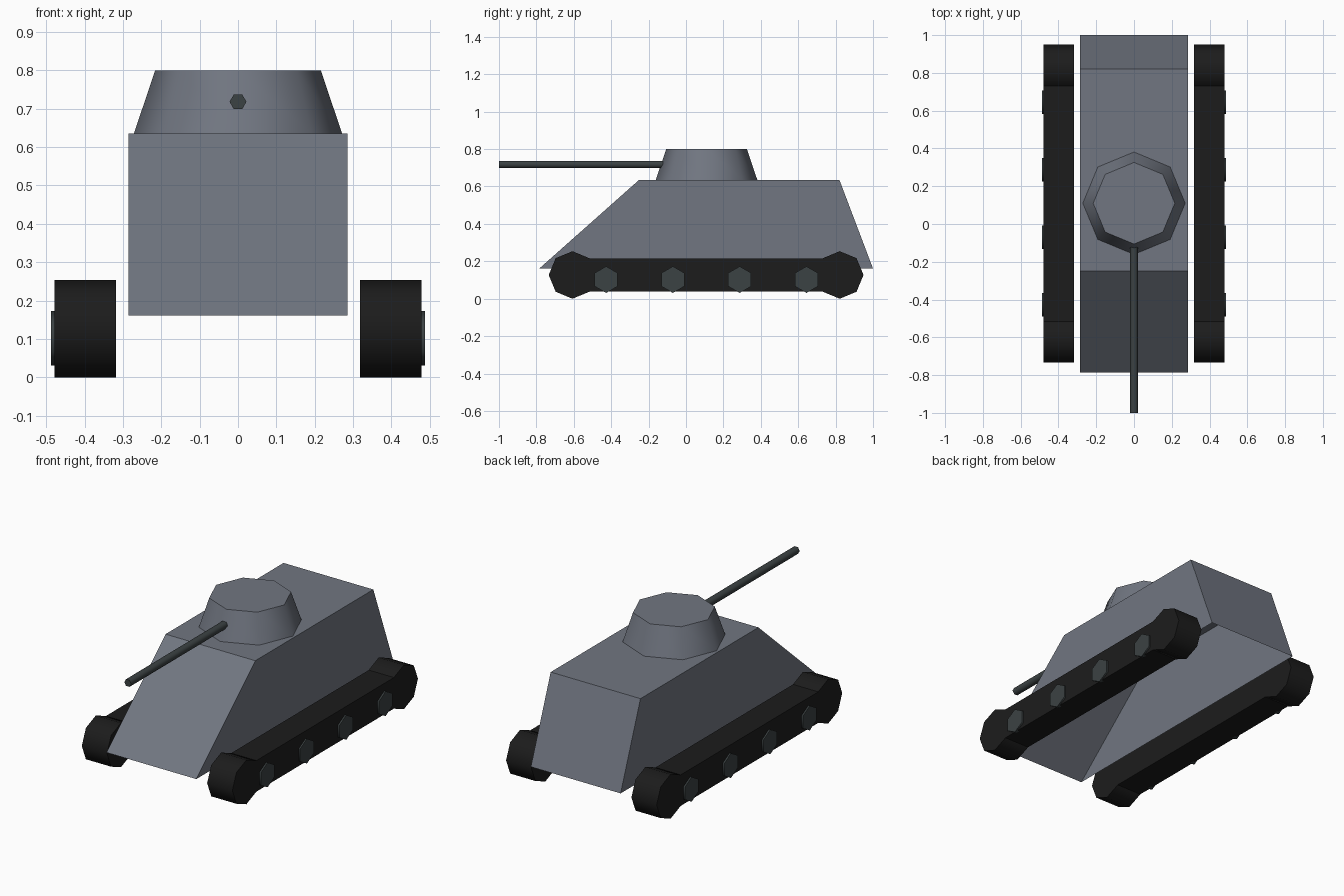
import bpy, bmesh, math
from mathutils import Matrix

cube = bpy.data.objects.get("Cube")
if cube:
    bpy.data.objects.remove(cube, do_unlink=True)


def material(name, rgb):
    m = bpy.data.materials.new(name)
    m.use_nodes = True
    m.diffuse_color = (*rgb, 1)
    m.node_tree.nodes["Principled BSDF"].inputs["Base Color"].default_value = (*rgb, 1)
    return m


ARMOUR = material("blue grey armour", (0.165, 0.182, 0.22))
RUBBER = material("black track", (0.0115, 0.0115, 0.0115))
STEEL = material("dark steel", (0.044, 0.054, 0.056))


def finish(name, bm, mat, smooth=False):
    bmesh.ops.recalc_face_normals(bm, faces=bm.faces)
    mesh = bpy.data.meshes.new(name)
    # Round the sides but keep the flat caps crisp
    for f in bm.faces:
        f.smooth = smooth and len(f.verts) == 4
    for e in bm.edges:
        e.smooth = all(f.smooth for f in e.link_faces)
    bm.to_mesh(mesh)
    bm.free()
    mesh.materials.append(mat)
    ob = bpy.data.objects.new(name, mesh)
    bpy.context.collection.objects.link(ob)


def prism(name, mat, profile, x0, x1, open_bottom=False):
    """Side profile of (y, z) points extruded from x0 to x1."""
    bm = bmesh.new()
    face = bm.faces.new([bm.verts.new((x0, y, z)) for y, z in profile])
    out = bmesh.ops.extrude_face_region(bm, geom=[face])
    moved = [v for v in out["geom"] if isinstance(v, bmesh.types.BMVert)]
    bmesh.ops.translate(bm, verts=moved, vec=(x1 - x0, 0, 0))
    if open_bottom:
        lowest = min(bm.faces, key=lambda f: f.calc_center_median().z)
        bmesh.ops.delete(bm, geom=[lowest], context="FACES_ONLY")
    finish(name, bm, mat)


def drum(name, mat, sides, r1, r2, depth, loc, axis="Z"):
    """Smooth cone or cylinder along an axis."""
    bm = bmesh.new()
    tip = {"X": Matrix.Rotation(math.pi / 2, 4, "Y"),
           "Y": Matrix.Rotation(math.pi / 2, 4, "X"),
           "Z": Matrix.Identity(4)}[axis]
    bmesh.ops.create_cone(bm, cap_ends=True, segments=sides, radius1=r1, radius2=r2,
                          depth=depth, matrix=Matrix.Translation(loc) @ tip
                          @ Matrix.Rotation(math.pi / 2, 4, "Z"))
    finish(name, bm, mat, smooth=True)


# Hull (open underneath), turret and gun
prism("hull", ARMOUR, [(-0.785, 0.161), (1.0, 0.161), (0.82, 0.636), (-0.25, 0.636)],
      -0.285, 0.285, open_bottom=True)
drum("turret", ARMOUR, 8, 0.271, 0.216, 0.164, (0, 0.11, 0.718))
drum("gun_barrel", STEEL, 6, 0.022, 0.022, 1.0, (0, -0.5, 0.718), "Y")

# Running gear on both sides
FRONT, REAR = -0.607, 0.822
for side, s in (("left", 1), ("right", -1)):
    prism(side + "_track", RUBBER,
          [(FRONT, 0.038), (REAR, 0.038), (REAR, 0.216), (FRONT, 0.216)], s * 0.318, s * 0.478)
    for end, y in (("front", FRONT), ("rear", REAR)):
        drum(f"{side}_{end}_track_end", RUBBER, 8, 0.127, 0.127, 0.16,
             (s * 0.398, y, 0.127), "X")
    for i in range(4):
        drum(f"{side}_road_wheel_{i + 1}", STEEL, 6, 0.071, 0.071, 0.02,
             (s * 0.477, -0.427 + i * 0.357, 0.102), "X")
